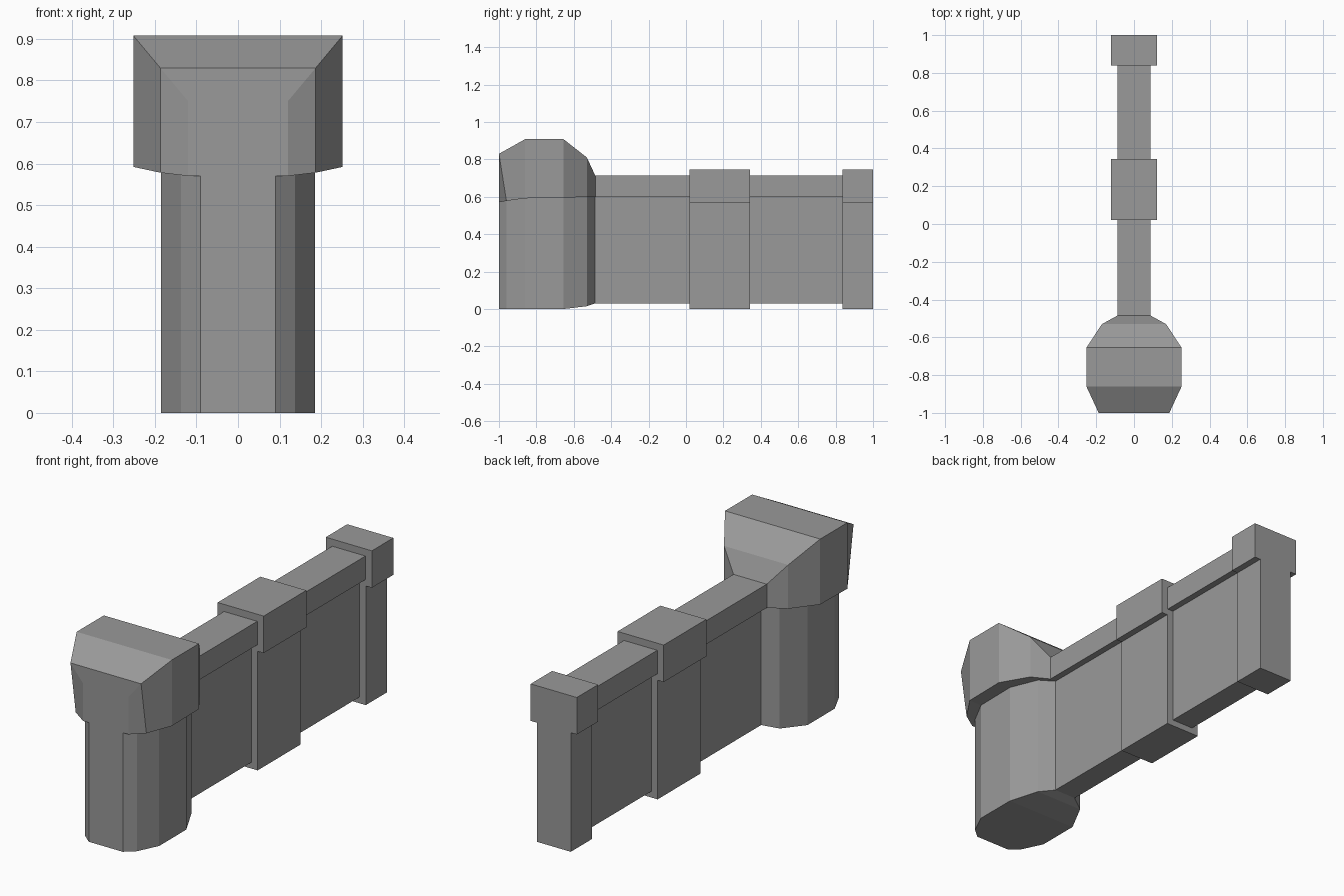
import bpy
import bmesh

if "Cube" in bpy.data.objects:
    bpy.data.objects.remove(bpy.data.objects["Cube"])

# Dark grey stone
stone = bpy.data.materials.new("dark_stone")
stone.diffuse_color = (0.32, 0.32, 0.32, 1)
stone.use_nodes = True
stone.node_tree.nodes["Principled BSDF"].inputs["Base Color"].default_value = stone.diffuse_color

def loft(name, stations):
    """Mirrored solid: each station is (half_x, y_low, z_low, y_top, z_top)."""
    bm = bmesh.new()
    rings = [[bm.verts.new(p) for p in ((-x, yl, zl), (x, yl, zl), (x, yt, zt), (-x, yt, zt))]
             for x, yl, zl, yt, zt in stations]
    for a, b in zip(rings, rings[1:]):
        for k in range(4):
            n = (k + 1) % 4
            bm.faces.new((a[k], b[k], b[n], a[n]))
    bm.faces.new(rings[0])
    bm.faces.new(rings[-1])
    bmesh.ops.recalc_face_normals(bm, faces=bm.faces)
    me = bpy.data.meshes.new(name)
    bm.to_mesh(me)
    bm.free()
    me.materials.append(stone)
    ob = bpy.data.objects.new(name, me)
    bpy.context.collection.objects.link(ob)
    return ob

def block(name, hx, y0, y1, z0, z1):
    return loft(name, [(hx, y0, z0, y0, z1), (hx, y1, z0, y1, z1)])

# Faceted tower shaft, underside rising slightly toward the wall
shaft = [(0.09, -1.0, 0, 0.57), (0.137, -0.96, 0, 0.578), (0.185, -0.86, 0, 0.592),
         (0.185, -0.655, 0, 0.595), (0.125, -0.53, 0.015, 0.60), (0.057, -0.487, 0.03, 0.60)]
loft("tower_shaft", [(x, y, z0, y, z1) for x, y, z0, z1 in shaft])

# Overhanging tower head with sloped front and back
loft("tower_head", [
    (0.12, -1.0, 0.57, -1.0, 0.75),
    (0.187, -0.96, 0.578, -1.0, 0.83),
    (0.252, -0.86, 0.592, -0.86, 0.908),
    (0.252, -0.655, 0.595, -0.655, 0.908),
    (0.17, -0.53, 0.60, -0.53, 0.81),
    (0.088, -0.485, 0.60, -0.485, 0.713)])

# Wall panels with coping
for i, (y0, y1) in enumerate([(-0.487, 0.02), (0.343, 0.838)]):
    block(f"wall_panel_{i}", 0.057, y0, y1, 0.03, 0.60)
    block(f"wall_coping_{i}", 0.088, y0, y1, 0.60, 0.713)

# Pillars with wider caps
for name, y0, y1 in [("middle_pillar", 0.02, 0.343), ("end_pillar", 0.838, 1.0)]:
    block(name, 0.09, y0, y1, 0, 0.57)
    block(name + "_cap", 0.122, y0, y1, 0.57, 0.747)
